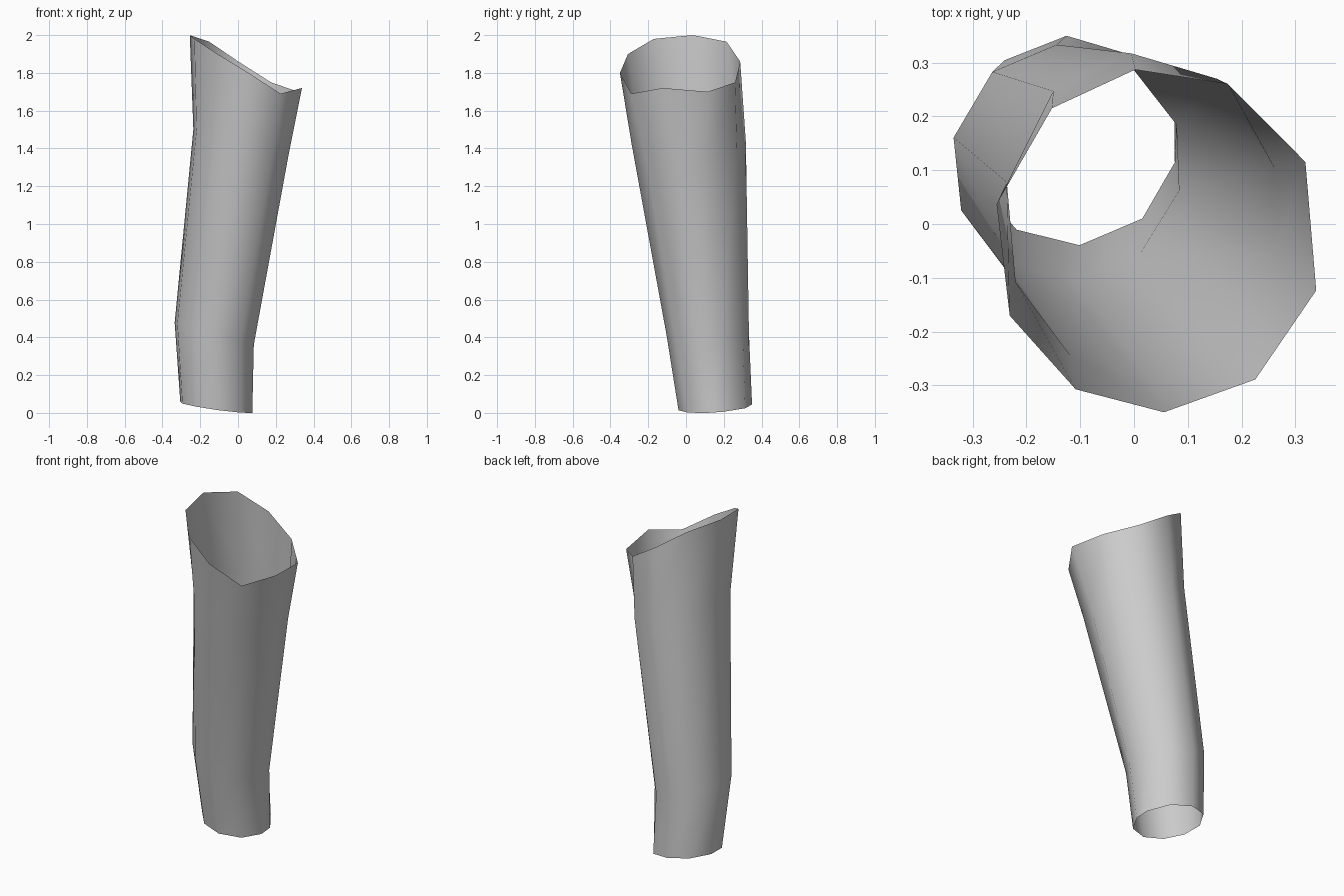
import bpy
import bmesh
from math import sin, cos, radians

# Remove the default object
default_cube = bpy.data.objects.get("Cube")
if default_cube:
    bpy.data.objects.remove(default_cube, do_unlink=True)


def make_material(name, colour):
    material = bpy.data.materials.new(name)
    material.use_nodes = True
    material.diffuse_color = colour
    shader = material.node_tree.nodes["Principled BSDF"]
    shader.inputs["Base Color"].default_value = colour
    return material


# Directions of the ten lengthwise edges at the narrow and the wide end
narrow_angles = (-12, 13, 54, 93, 130, 168, 203, 238, 274, 312)
wide_angles = (-17, 27, 65, 98, 130, 168, 206, 240, 272, 306)

# Heights of the slanted upper rim, edge by edge
rim_heights = (1.72, 1.70, 1.75, 1.86, 1.965, 2.0, 1.98, 1.90, 1.80, 1.69)


def ring_points(centre, radii, twist, height, slope_x=0.0, slope_y=0.0):
    """Ten points of an ellipse lying in a tilted plane."""
    points = []
    for narrow, wide in zip(narrow_angles, wide_angles):
        angle = radians(narrow + (wide - narrow) * twist)
        x = centre[0] + radii[0] * cos(angle)
        y = centre[1] + radii[1] * sin(angle)
        points.append((x, y, height + slope_x * x + slope_y * y))
    return points


# Cross-sections from the narrow opening up to the slanted rim
lower_opening = ring_points((-0.115, 0.155), (0.195, 0.195), 0.0, 0.009, -0.14, 0.07)
lower_bend = ring_points((-0.125, 0.115), (0.215, 0.219), 0.4, 0.384, -0.28)
upper_bend = ring_points((0.015, 0.015), (0.257, 0.303), 0.3, 1.43, -0.3)
upper_rim = ring_points((0.045, -0.03), (0.307, 0.32), 1.0, 0.0)
upper_rim = [(x, y, z) for (x, y, _), z in zip(upper_rim, rim_heights)]

# Skin the cross-sections into an open tube
bm = bmesh.new()
rings = []
for section in (lower_opening, lower_bend, upper_bend, upper_rim):
    rings.append([bm.verts.new(point) for point in section])
for below, above in zip(rings, rings[1:]):
    count = len(below)
    for i in range(count):
        j = (i + 1) % count
        face = bm.faces.new((below[i], below[j], above[j], above[i]))
        face.smooth = True

# Settle the lowest point on the ground
lowest = min(vert.co.z for vert in bm.verts)
for vert in rings[0]:
    vert.co.z -= lowest

mesh = bpy.data.meshes.new("tapered_sleeve")
bm.to_mesh(mesh)
bm.free()
mesh.materials.append(make_material("plain grey", (0.6, 0.6, 0.6, 1.0)))
sleeve = bpy.data.objects.new("tapered_sleeve", mesh)
bpy.context.collection.objects.link(sleeve)
